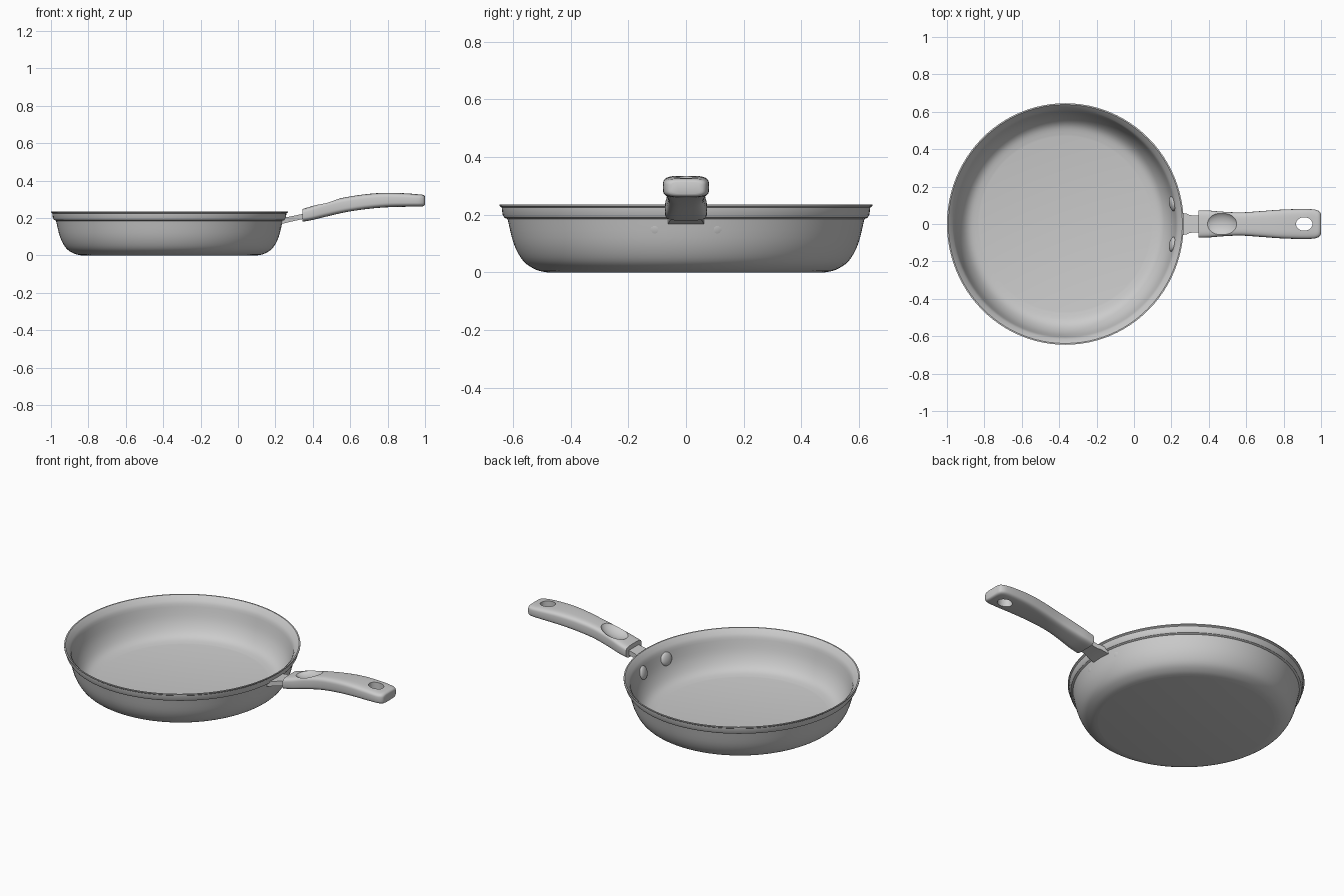
import bpy, bmesh, math
from mathutils import Vector, Matrix

default = bpy.data.objects.get("Cube")
if default:
    bpy.data.objects.remove(default, do_unlink=True)

metal = bpy.data.materials.new("plain_grey")
metal.use_nodes = True
metal.diffuse_color = (0.6, 0.6, 0.6, 1)
metal.node_tree.nodes["Principled BSDF"].inputs["Base Color"].default_value = (0.6, 0.6, 0.6, 1)

PAN_X = -0.367


def finish(bm, name, angle=35):
    bmesh.ops.recalc_face_normals(bm, faces=bm.faces)
    mesh = bpy.data.meshes.new(name)
    bm.to_mesh(mesh)
    bm.free()
    obj = bpy.data.objects.new(name, mesh)
    bpy.context.collection.objects.link(obj)
    mesh.materials.append(metal)
    smooth(obj, angle)
    return obj


def activate(obj):
    bpy.ops.object.select_all(action='DESELECT')
    obj.select_set(True)
    bpy.context.view_layer.objects.active = obj


def smooth(obj, angle=35):
    activate(obj)
    bpy.ops.object.shade_smooth_by_angle(angle=math.radians(angle))


def spline(rows, steps):
    """Catmull-Rom interpolation through rows of numbers."""
    pts = [Vector(r) for r in rows]
    out = []
    for i in range(len(pts) - 1):
        a, b, c, d = (pts[max(i - 1, 0)], pts[i], pts[i + 1], pts[min(i + 2, len(pts) - 1)])
        for s in range(steps):
            t = s / steps
            out.append(0.5 * (2 * b + (c - a) * t + (2 * a - 5 * b + 4 * c - d) * t * t
                              + (3 * b - a - 3 * c + d) * t ** 3))
    return out + [pts[-1]]


def skin(bm, rings):
    """Bridge closed rings of points and cap both ends."""
    loops = [[bm.verts.new(p) for p in ring] for ring in rings]
    n = len(loops[0])
    for a, b in zip(loops, loops[1:]):
        for i in range(n):
            j = (i + 1) % n
            bm.faces.new((a[i], a[j], b[j], b[i]))
    bm.faces.new(loops[0][::-1])
    bm.faces.new(loops[-1])


def cut(obj, cutter):
    cutter.hide_render = True
    mod = obj.modifiers.new("cut", 'BOOLEAN')
    mod.operation, mod.solver, mod.object = 'DIFFERENCE', 'EXACT', cutter
    activate(obj)
    bpy.ops.object.modifier_apply(modifier=mod.name)
    bpy.data.objects.remove(cutter, do_unlink=True)


# Pan body: outer wall up to the flared lip, then down the inside
outer = spline([(0.47, 0), (0.51, 0.01), (0.553, 0.04), (0.585, 0.1), (0.606, 0.185)], 4)
lip = [Vector(p) for p in ((0.617, 0.19), (0.623, 0.2), (0.626, 0.225), (0.633, 0.23),
                           (0.633, 0.236), (0.626, 0.236), (0.603, 0.212))]
inner = spline([(0.595, 0.195), (0.574, 0.115), (0.545, 0.06), (0.51, 0.03), (0.46, 0.018)], 4)
bm = bmesh.new()
SEG = 96
skin(bm, [[(PAN_X + p.x * math.cos(k * math.tau / SEG), 1.02 * p.x * math.sin(k * math.tau / SEG), p.y)
           for k in range(SEG)] for p in outer + lip + inner])
finish(bm, "pan_body", 30)

# Rivet heads: flattened domes on the inside wall
for side, label in ((1, "left"), (-1, "right")):
    ang = side * math.asin(0.107 / 0.582)
    place = (Matrix.Translation((PAN_X + 0.583 * math.cos(ang), side * 0.108, 0.15))
             @ Matrix.Rotation(ang, 4, 'Z') @ Matrix.Rotation(0.25, 4, 'Y')
             @ Matrix.Diagonal((0.016, 0.04, 0.038, 1)))
    bm = bmesh.new()
    bmesh.ops.create_uvsphere(bm, u_segments=24, v_segments=12, radius=1, matrix=place)
    finish(bm, "rivet_" + label)

# Bracket: tapering bar between the wall and the grip
bm = bmesh.new()
skin(bm, [[(x, -w, lo), (x, w, lo), (x, w, hi), (x, -w, hi)]
          for x, w, lo, hi in ((0.232, 0.062, 0.168, 0.2), (0.28, 0.056, 0.18, 0.208),
                               (0.3, 0.047, 0.184, 0.212), (0.37, 0.045, 0.2, 0.228))])
finish(bm, "handle_bracket", 30)

# Grip: rounded-rectangle sections (x, bottom, top, half width)
stations = [(0.344, 0.18, 0.248, 0.073), (0.4, 0.19, 0.265, 0.072), (0.47, 0.207, 0.287, 0.066),
            (0.57, 0.23, 0.31, 0.062), (0.68, 0.247, 0.327, 0.069), (0.79, 0.257, 0.335, 0.077),
            (0.9, 0.26, 0.332, 0.08), (0.96, 0.261, 0.327, 0.078), (0.985, 0.262, 0.325, 0.071),
            (0.996, 0.266, 0.32, 0.062), (1.0, 0.272, 0.314, 0.052)]


def section(row, n=40, power=0.5):
    x, lo, hi, w = row
    ring = []
    for k in range(n):
        c, s = math.cos(k * math.tau / n), math.sin(k * math.tau / n)
        ring.append((x, w * math.copysign(abs(c) ** power, c),
                     (lo + hi) / 2 + (hi - lo) / 2 * math.copysign(abs(s) ** power, s)))
    return ring


bm = bmesh.new()
skin(bm, [section(r) for r in spline(stations, 4)])
grip = finish(bm, "handle_grip")

# Thumb rest hollow
bm = bmesh.new()
bmesh.ops.create_uvsphere(bm, u_segments=40, v_segments=24, radius=1,
                          matrix=Matrix.Translation((0.465, 0, 0.303)) @ Matrix.Rotation(-0.26, 4, 'Y')
                          @ Matrix.Diagonal((0.09, 0.068, 0.045, 1)))
cut(grip, finish(bm, "thumb_cutter"))

# Hanging hole
bm = bmesh.new()
bmesh.ops.create_cone(bm, cap_ends=True, segments=32, radius1=1, radius2=1, depth=0.3,
                      matrix=Matrix.Translation((0.91, 0, 0.3)) @ Matrix.Diagonal((0.044, 0.036, 1, 1)))
cut(grip, finish(bm, "hole_cutter"))
smooth(grip)
